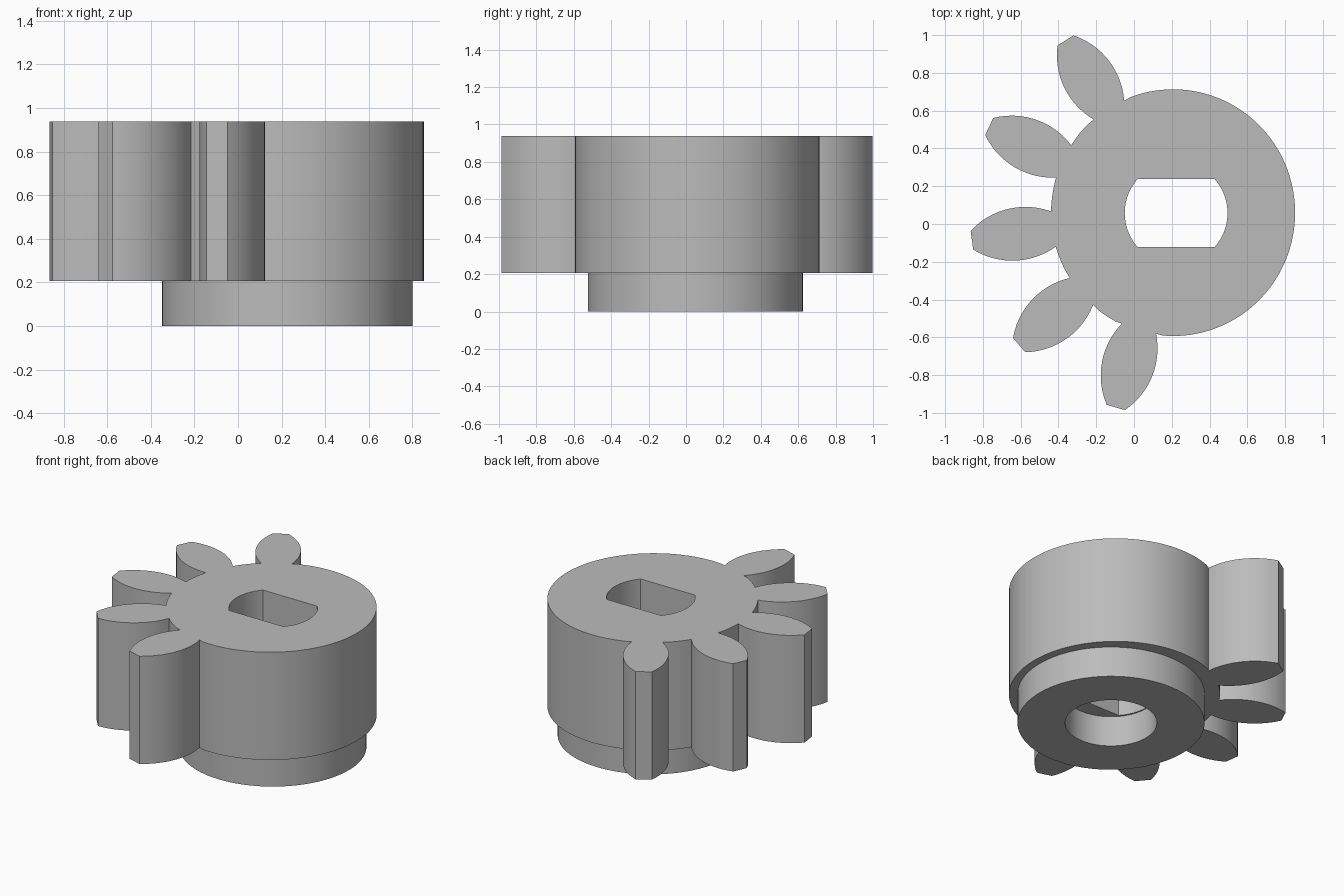
import bpy
import bmesh
from math import sin, cos, radians, degrees, asin, sqrt
from mathutils import Vector

cube = bpy.data.objects.get("Cube")
if cube:
    bpy.data.objects.remove(cube, do_unlink=True)

grey = bpy.data.materials.new("plain grey")
grey.use_nodes = True
grey.diffuse_color = (0.5, 0.5, 0.5, 1)
grey.node_tree.nodes["Principled BSDF"].inputs["Base Color"].default_value = (0.5, 0.5, 0.5, 1)


def arc(centre, rx, ry, start, end, step=3):
    """Points along an elliptical arc, both ends included."""
    n = max(1, round((end - start) / step))
    angles = [radians(start + (end - start) * i / n) for i in range(n + 1)]
    return [Vector((centre[0] + rx * cos(a), centre[1] + ry * sin(a))) for a in angles]


def prism(name, outer, inner, z0, z1):
    """Extrude an outline with a hole through it."""
    bm = bmesh.new()
    edges = []
    for loop in (outer, inner):
        vs = [bm.verts.new((p.x, p.y, z0)) for p in loop]
        edges += [bm.edges.new((vs[i - 1], vs[i])) for i in range(len(vs))]
    bmesh.ops.triangle_fill(bm, edges=edges, use_beauty=True, normal=(0, 0, 1))
    ext = bmesh.ops.extrude_face_region(bm, geom=bm.faces[:])
    top = [g for g in ext["geom"] if isinstance(g, bmesh.types.BMVert)]
    bmesh.ops.translate(bm, verts=top, vec=(0, 0, z1 - z0))
    bmesh.ops.recalc_face_normals(bm, faces=bm.faces[:])
    mesh = bpy.data.meshes.new(name)
    bm.to_mesh(mesh)
    bm.free()
    mesh.materials.append(grey)
    obj = bpy.data.objects.new(name, mesh)
    bpy.context.collection.objects.link(obj)
    bpy.ops.object.select_all(action="DESELECT")
    obj.select_set(True)
    bpy.context.view_layer.objects.active = obj
    bpy.ops.object.shade_smooth_by_angle(angle=radians(25))
    return obj


# Gear outline: round body with five barrel-shaped teeth on one side
CENTRE = Vector((0.207, 0.06))
RX, RY = 0.646, 0.653
ROOT, TIP, WIDEST = 0.64, 1.075, 0.824
HALF_WIDTH, FLANK = 0.14, 0.395
TEETH = [122 + 32.9 * i for i in range(5)]


def half_width(r):
    return sqrt(FLANK ** 2 - (r - WIDEST) ** 2) - FLANK + HALF_WIDTH


def tooth(angle, steps=14):
    axis = Vector((cos(radians(angle)), sin(radians(angle))))
    side = Vector((-axis.y, axis.x))
    radii = [ROOT + (TIP - ROOT) * i / steps for i in range(steps + 1)]
    right = [CENTRE + axis * r - side * half_width(r) for r in radii]
    left = [CENTRE + axis * r + side * half_width(r) for r in reversed(radii)]
    return right + left


root_angle = degrees(asin(half_width(ROOT) / ROOT))
outline = []
for a, following in zip(TEETH, TEETH[1:] + [TEETH[0] + 360]):
    outline += tooth(a)
    outline += arc(CENTRE, RX, RY, a + root_angle, following - root_angle)[1:-1]

# Shaft hole with two flats
BORE = Vector((0.223, 0.058))
BORE_R, FLAT = 0.272, 0.181
corner = degrees(asin(FLAT / BORE_R))
flat_bore = (arc(BORE, BORE_R, BORE_R, -corner, corner)
             + arc(BORE, BORE_R, BORE_R, 180 - corner, 180 + corner))
prism("gear_body", outline, flat_bore, 0.207, 0.938)

# Round collar underneath, its top sunk slightly into the gear
HUB = Vector((0.2265, 0.05))
prism("collar", arc(HUB, 0.575, 0.575, 0, 357), arc(HUB, 0.282, 0.282, 0, 357), 0, 0.212)
